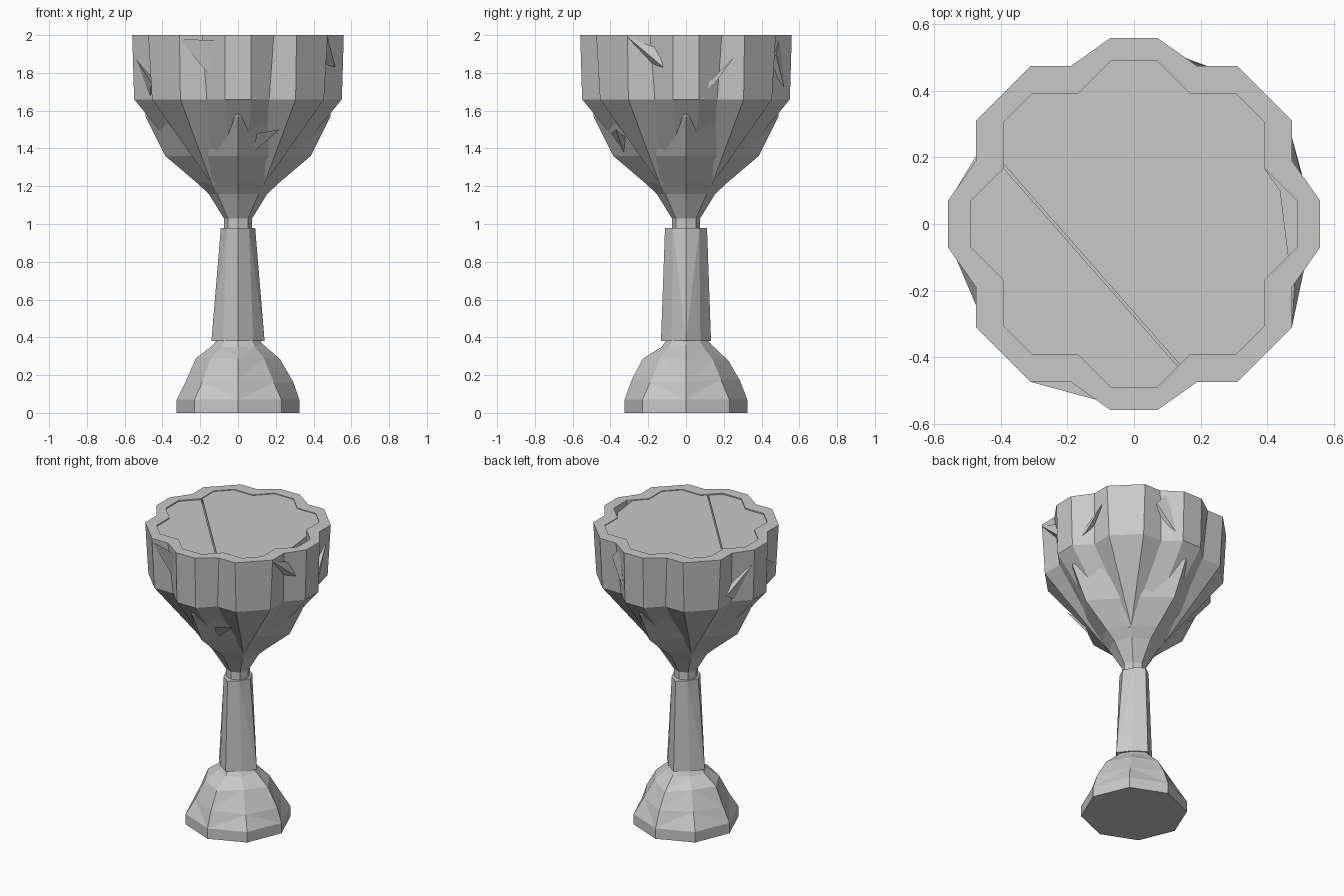
import bpy, bmesh, math, random
from mathutils import Vector

random.seed(4)
if "Cube" in bpy.data.objects:
    bpy.data.objects.remove(bpy.data.objects["Cube"])

stone = bpy.data.materials.new("worn_grey")
stone.use_nodes = True
GREY = (0.58, 0.58, 0.58, 1)
stone.diffuse_color = GREY
stone.node_tree.nodes["Principled BSDF"].inputs["Base Color"].default_value = GREY


def finish(name, bm):
    bmesh.ops.remove_doubles(bm, verts=bm.verts, dist=0.0005)
    bmesh.ops.recalc_face_normals(bm, faces=bm.faces)
    mesh = bpy.data.meshes.new(name)
    bm.to_mesh(mesh)
    bm.free()
    mesh.materials.append(stone)
    obj = bpy.data.objects.new(name, mesh)
    bpy.context.collection.objects.link(obj)


def skin(rings, triangles=False):
    """Join closed rings of points into a capped solid."""
    bm = bmesh.new()
    loops = [[bm.verts.new(p) for p in ring] for ring in rings]
    n = len(loops[0])
    for low, high in zip(loops, loops[1:]):
        for i in range(n):
            j = (i + 1) % n
            if triangles and i % 2:
                bm.faces.new((low[i], low[j], high[i]))
                bm.faces.new((low[j], high[j], high[i]))
            elif triangles:
                bm.faces.new((low[i], low[j], high[j]))
                bm.faces.new((low[i], high[j], high[i]))
            else:
                bm.faces.new((low[i], low[j], high[j], high[i]))
    bm.faces.new(loops[0][::-1])
    bm.faces.new(loops[-1])
    return bm


def octagon(z, r, diagonal=None, wobble=0):
    """Eight points, with a separate radius for the diagonal corners."""
    ring = []
    for i in range(8):
        a = math.radians(45 * i)
        rad = (diagonal if diagonal and i % 2 else r) + random.uniform(-wobble, wobble)
        ring.append((rad * math.cos(a), rad * math.sin(a),
                     z + random.uniform(-wobble, wobble)))
    return ring


def lobed(z, half_quadrant):
    """Repeat three points of an eighth to a full eight-lobed outline."""
    quarter = half_quadrant + [(y, x) for x, y in reversed(half_quadrant)]
    ring = []
    for _ in range(4):
        ring += [(x, y, z) for x, y in quarter]
        quarter = [(-y, x) for x, y in quarter]
    return ring


# Lobed bowl with rim, inner wall and floor
INNER = [(0.49, 0.07), (0.393, 0.167), (0.393, 0.305)]
finish("bowl", skin([
    lobed(1.21, [(0.18, 0.03), (0.138, 0.138), (0.138, 0.138)]),
    lobed(1.66, [(0.55, 0.07), (0.455, 0.165), (0.455, 0.305)]),
    lobed(2.0, [(0.56, 0.07), (0.475, 0.19), (0.475, 0.31)]),
    lobed(2.0, INNER),
    lobed(1.8, INNER),
]))

# Faceted cup showing through under the lobes, running into the neck
finish("bowl_base", skin([
    octagon(0.9, 0.075), octagon(1.03, 0.075), octagon(1.16, 0.155),
    octagon(1.22, 0.22, 0.2), octagon(1.36, 0.385, 0.29),
    octagon(1.57, 0.49, 0.4), octagon(1.7, 0.48, 0.4)]))

# Cracked filling, in two slabs either side of a narrow slit
start, end = Vector((-0.393, 0.175, 0)), Vector((0.13, -0.42, 0))
across = Vector((-(end - start).y, (end - start).x, 0)).normalized()


def filling_outline(z):
    ring = lobed(z, INNER)
    ring[0] = (0.44, 0.10, z)
    ring[-1] = (0.465, -0.10, z)
    return ring


for name, side, top in (("filling_large", 1, 1.995), ("filling_small", -1, 1.992)):
    bm = skin([filling_outline(1.81), filling_outline(top)])
    cut = bmesh.ops.bisect_plane(
        bm, geom=bm.verts[:] + bm.edges[:] + bm.faces[:],
        plane_co=start + across * side * 0.004, plane_no=across * side,
        clear_inner=True)
    edges = [e for e in cut["geom_cut"] if isinstance(e, bmesh.types.BMEdge)]
    bmesh.ops.holes_fill(bm, edges=edges, sides=0)
    finish(name, bm)

# Stem: tapered outer sleeve with narrow diagonals around a thin core
sleeve_low = [(x * 1.02, y * 0.96, z) for x, y, z in octagon(0.38, 0.138, 0.112)]
sleeve_top = [(x * 0.9, y * 1.1, z) for x, y, z in octagon(0.98, 0.101, 0.09)]
finish("stem", skin([sleeve_low, sleeve_top], True))
finish("stem_core", skin([octagon(0.25, 0.12), octagon(0.5, 0.085), octagon(1.0, 0.07)]))

# Foot with a low straight edge and a rough shoulder, flatter on the diagonals
finish("foot", skin([
    octagon(0, 0.325), octagon(0.07, 0.325), octagon(0.17, 0.285, 0.265, 0.01),
    octagon(0.285, 0.225, 0.195, 0.01), octagon(0.355, 0.135, 0.12, 0.008),
    octagon(0.42, 0.08)], True))

# Chips and slivers lodged in the grooves of the bowl
chips = [
    [(-0.31, -0.475, 1.98), (-0.09, -0.535, 1.97), (-0.16, -0.48, 1.8), (-0.19, -0.44, 1.9)],
    [(0.08, -0.33, 1.38), (0.22, -0.37, 1.5), (0.1, -0.395, 1.48), (0.12, -0.3, 1.44)],
    [(0.475, -0.31, 1.99), (0.515, -0.12, 1.83), (0.485, -0.15, 1.93), (0.44, -0.2, 1.85)],
    [(0.53, 0.04, 1.67), (0.475, 0.26, 1.89), (0.505, 0.15, 1.74), (0.42, 0.17, 1.8)],
    [(-0.55, 0.08, 1.9), (-0.46, 0.23, 1.72), (-0.47, 0.16, 1.68), (-0.42, 0.17, 1.8)],
    [(-0.545, -0.08, 1.88), (-0.46, -0.28, 1.75), (-0.465, -0.18, 1.68), (-0.42, -0.17, 1.75)],
    [(0.15, 0.495, 1.98), (0.22, 0.475, 1.9), (0.1, 0.52, 1.72), (0.17, 0.42, 1.8)],
]
for i, corners in enumerate(chips):
    bm = bmesh.new()
    for c in corners:
        bm.verts.new(c)
    bmesh.ops.convex_hull(bm, input=bm.verts)
    finish(f"bowl_chip_{i + 1}", bm)
